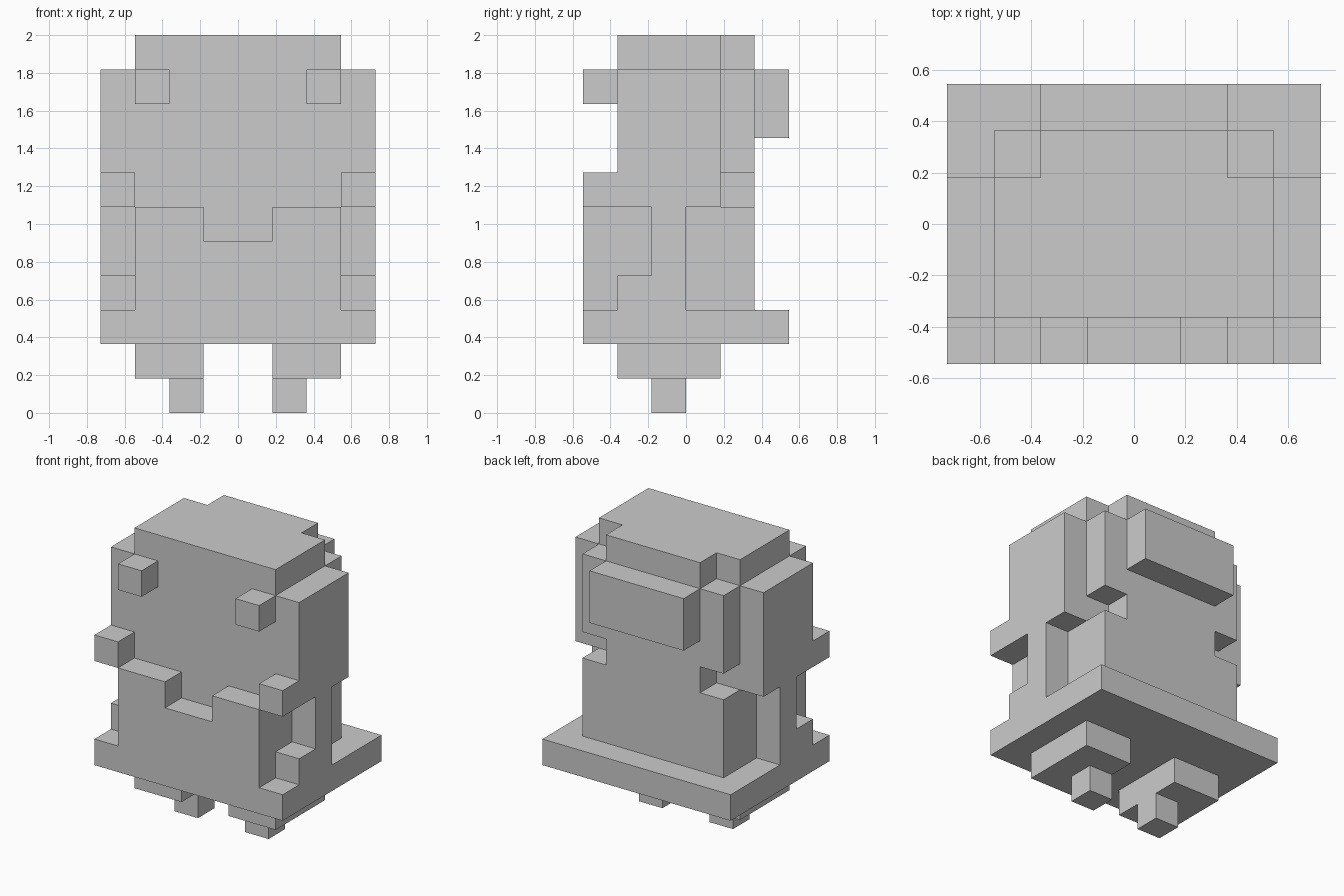
import bpy
import bmesh

if "Cube" in bpy.data.objects:
    bpy.data.objects.remove(bpy.data.objects["Cube"])

U = 2 / 11  # one block of the grid; all sizes below are in blocks


def prism(name, profile, axis, lo, hi, mirror=False):
    """Extrude a flat profile along x ('X', profile in y,z) or y ('Y', profile in x,z)."""
    def place(a, b, d):
        return (d * U, a * U, b * U) if axis == 'X' else (a * U, d * U, b * U)

    bm = bmesh.new()
    face = bm.faces.new([bm.verts.new(place(a, b, lo)) for a, b in profile])
    new = bmesh.ops.extrude_face_region(bm, geom=[face])['geom']
    shift = (hi - lo) * U
    bmesh.ops.translate(bm, verts=[g for g in new if isinstance(g, bmesh.types.BMVert)],
                        vec=(shift, 0, 0) if axis == 'X' else (0, shift, 0))
    bmesh.ops.recalc_face_normals(bm, faces=bm.faces)
    mesh = bpy.data.meshes.new(name)
    bm.to_mesh(mesh)
    bm.free()
    obj = bpy.data.objects.new(name, mesh)
    bpy.context.collection.objects.link(obj)
    if mirror:
        mod = obj.modifiers.new("Mirror", 'MIRROR')
        mod.use_axis = (True, False, False)
        mod.use_mirror_merge = False
    return obj


def box(name, x, y, z, mirror=False):
    rect = [(x[0], z[0]), (x[1], z[0]), (x[1], z[1]), (x[0], z[1])]
    return prism(name, rect, 'Y', y[0], y[1], mirror)


# Legs and feet
box("foot", (1, 2), (-1, 0), (0, 1), mirror=True)
box("leg", (1, 3), (-2, 1), (1, 2), mirror=True)

# Wide skirt slab and torso above it
box("skirt", (-4, 4), (-3, 3), (2, 3))
box("torso", (-3, 3), (-2, 2), (3, 6))

# Chest front with a dip at the neck
prism("chest", [(-3, 3), (3, 3), (3, 6), (1, 6), (1, 5), (-1, 5), (-1, 6), (-3, 6)],
      'Y', -3, -2)

# Arms: upright with a stepped foot at the front
prism("arm", [(-2, 3), (0, 3), (0, 7), (-1, 7), (-1, 4), (-2, 4)], 'X', 3, 4, mirror=True)

# Head with side hair panels, notched over the arm and poking forward at the bottom
box("head", (-3, 3), (-2, 1), (6, 11))
prism("side_hair", [(-3, 6), (-1, 6), (-1, 7), (0, 7), (0, 6), (1, 6),
                    (1, 10), (-2, 10), (-2, 7), (-3, 7)], 'X', 3, 4, mirror=True)
box("eye", (2, 3), (-3, -2), (9, 10), mirror=True)

# Back of the head
box("back_hair", (-2, 2), (1, 2), (6, 11))
box("back_hair_corner", (2, 3), (1, 2), (7, 10), mirror=True)
box("hair_bun", (-2, 2), (2, 3), (8, 10))
